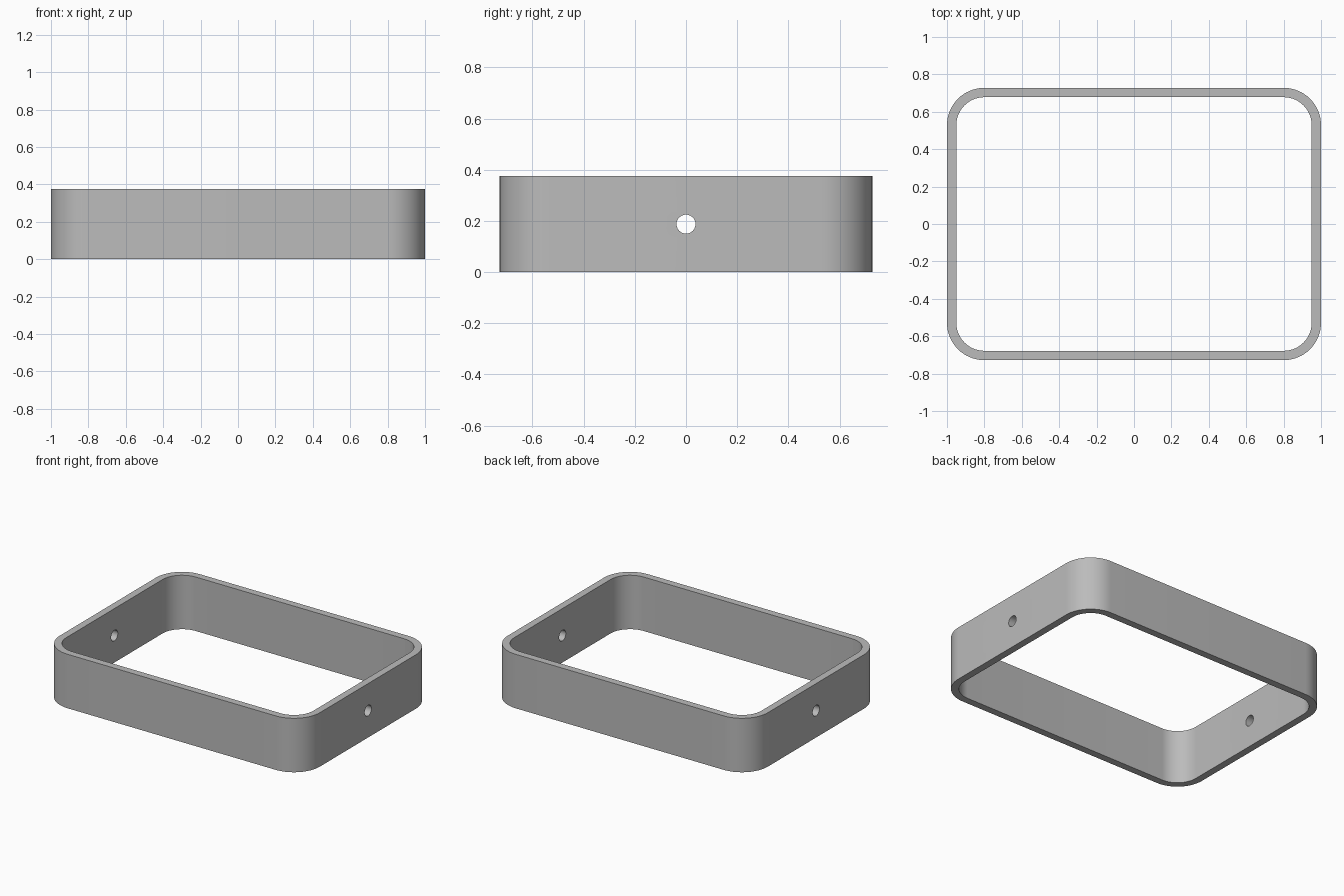
import bpy, bmesh, math
from mathutils import Matrix

if "Cube" in bpy.data.objects:
    bpy.data.objects.remove(bpy.data.objects["Cube"], do_unlink=True)

HALF_X, HALF_Y, HEIGHT = 1.0, 0.728, 0.375
WALL, CORNER, HOLE = 0.05, 0.2, 0.037
STEPS = 16

grey = bpy.data.materials.new("plain grey")
grey.use_nodes = True
colour = (0.5, 0.5, 0.5, 1)
grey.diffuse_color = colour
grey.node_tree.nodes["Principled BSDF"].inputs["Base Color"].default_value = colour


def rounded_outline(inset):
    """Rounded rectangle, moved inwards by the inset."""
    points = []
    for quarter, (sx, sy) in enumerate([(1, 1), (-1, 1), (-1, -1), (1, -1)]):
        for i in range(STEPS + 1):
            a = math.pi / 2 * (quarter + i / STEPS)
            r = CORNER - inset
            points.append((sx * (HALF_X - CORNER) + r * math.cos(a),
                           sy * (HALF_Y - CORNER) + r * math.sin(a)))
    return points


def make_object(name, bm):
    bmesh.ops.recalc_face_normals(bm, faces=bm.faces)
    mesh = bpy.data.meshes.new(name)
    bm.to_mesh(mesh)
    bm.free()
    obj = bpy.data.objects.new(name, mesh)
    bpy.context.collection.objects.link(obj)
    mesh.materials.append(grey)
    return obj


# Frame: four loops joined into a closed band
bm = bmesh.new()
loops = [[bm.verts.new((x, y, z)) for x, y in rounded_outline(inset)]
         for inset, z in [(0, 0), (0, HEIGHT), (WALL, HEIGHT), (WALL, 0)]]
count = len(loops[0])
for k in range(4):
    a, b = loops[k], loops[(k + 1) % 4]
    for i in range(count):
        j = (i + 1) % count
        bm.faces.new((a[i], a[j], b[j], b[i]))
frame = make_object("frame", bm)

# Cutter for the holes through both end walls
bm = bmesh.new()
bmesh.ops.create_cone(bm, cap_ends=True, segments=48, radius1=HOLE, radius2=HOLE,
                      depth=2.4 * HALF_X,
                      matrix=Matrix.Translation((0, 0, HEIGHT / 2))
                      @ Matrix.Rotation(math.pi / 2, 4, "Y"))
cutter = make_object("hole_cutter", bm)

# Cut the holes, then drop the cutter
cut = frame.modifiers.new("holes", "BOOLEAN")
cut.operation, cut.solver, cut.object = "DIFFERENCE", "EXACT", cutter
bpy.ops.object.select_all(action="DESELECT")
frame.select_set(True)
bpy.context.view_layer.objects.active = frame
bpy.ops.object.modifier_apply(modifier=cut.name)
bpy.data.objects.remove(cutter, do_unlink=True)
bpy.ops.object.shade_smooth_by_angle(angle=math.radians(30))
